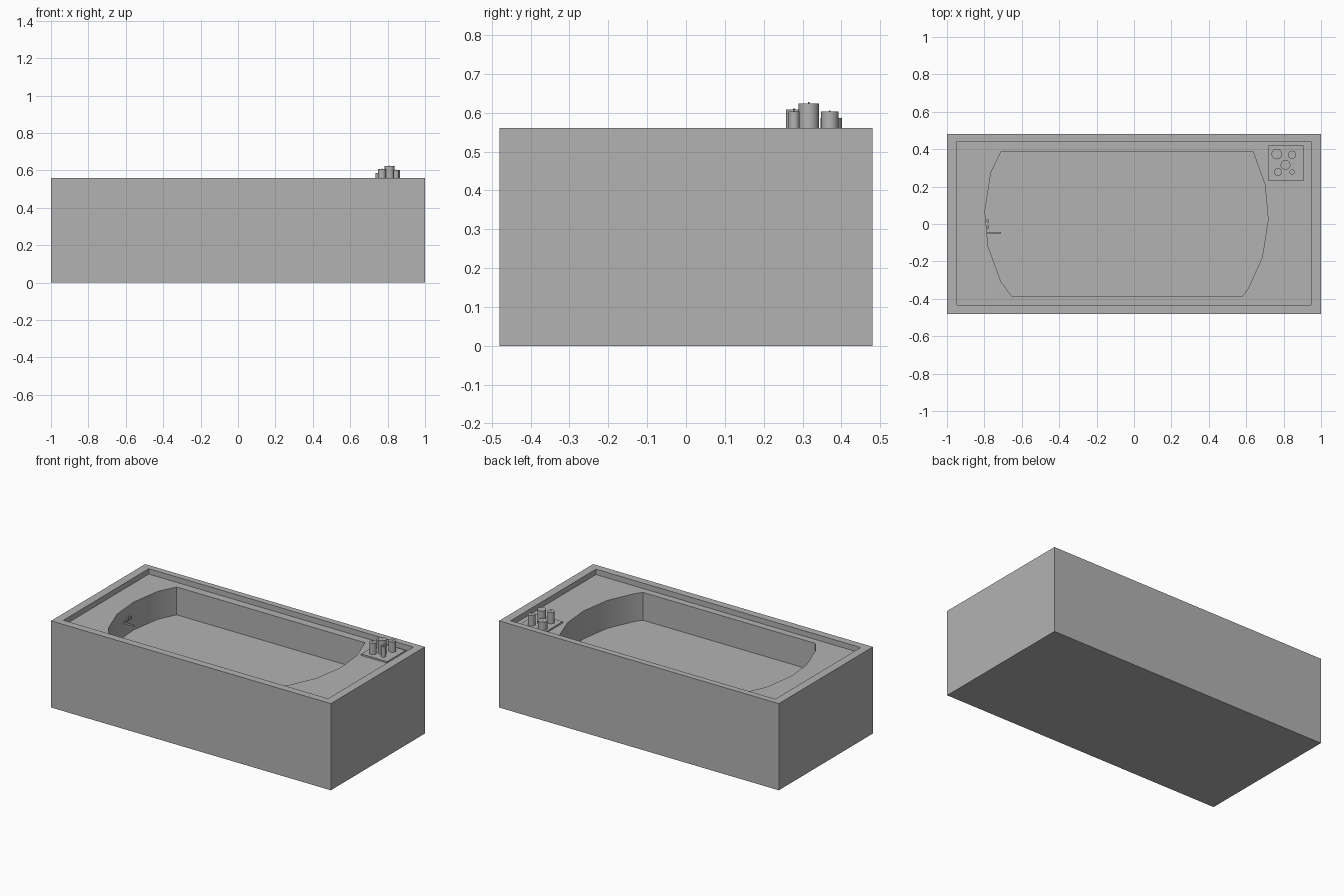
import bpy, bmesh, math
from mathutils import Matrix, Vector

if "Cube" in bpy.data.objects:
    bpy.data.objects.remove(bpy.data.objects["Cube"])

grey = bpy.data.materials.new("plain grey")
grey.use_nodes = True
colour = (0.45, 0.45, 0.45, 1)
grey.diffuse_color = colour
grey.node_tree.nodes["Principled BSDF"].inputs["Base Color"].default_value = colour


def finish(bm, name):
    """Turn a bmesh into a shaded, coloured object."""
    bmesh.ops.recalc_face_normals(bm, faces=bm.faces)
    mesh = bpy.data.meshes.new(name)
    bm.to_mesh(mesh)
    bm.free()
    obj = bpy.data.objects.new(name, mesh)
    bpy.context.collection.objects.link(obj)
    mesh.materials.append(grey)
    bpy.ops.object.select_all(action='DESELECT')
    obj.select_set(True)
    bpy.context.view_layer.objects.active = obj
    bpy.ops.object.shade_smooth_by_angle(angle=math.radians(32))
    return obj


def add_box(bm, low, high):
    low, high = Vector(low), Vector(high)
    size = Matrix.Diagonal((high - low).to_4d())
    size[3][3] = 1
    bmesh.ops.create_cube(bm, size=1, matrix=Matrix.Translation((low + high) / 2) @ size)


def add_cylinder(bm, x, y, z0, z1, radius, sides=24):
    bmesh.ops.create_cone(bm, cap_ends=True, segments=sides, radius1=radius, radius2=radius,
                          depth=z1 - z0, matrix=Matrix.Translation((x, y, (z0 + z1) / 2)))


def rectangle(x0, x1, y0, y1):
    return [(x0, y0), (x1, y0), (x1, y1), (x0, y1)]


# Tub body: nested outlines joined by walls, a rim and a ledge
RIM, LEDGE, BASIN = 0.56, 0.525, 0.345
outer = rectangle(-1, 1, -0.48, 0.48)
recess = rectangle(-0.946, 0.946, -0.432, 0.44)
basin = [(-0.652, -0.388), (0.578, -0.388), (0.61, -0.345), (0.685, -0.18),
         (0.717, 0.024), (0.70, 0.21), (0.636, 0.388), (-0.71, 0.388),
         (-0.765, 0.275), (-0.797, 0.067), (-0.78, -0.12), (-0.71, -0.31)]
bm = bmesh.new()


def ring(outline, z):
    return [bm.verts.new((x, y, z)) for x, y in outline]


def bridge(a, b):
    for i in range(len(a)):
        j = (i + 1) % len(a)
        bm.faces.new((a[i], a[j], b[j], b[i]))


base, top = ring(outer, 0), ring(outer, RIM)
rim, ledge = ring(recess, RIM), ring(recess, LEDGE)
lip, floor = ring(basin, LEDGE), ring(basin, BASIN)
for a, b in ((base, top), (top, rim), (rim, ledge), (lip, floor)):
    bridge(a, b)
bm.faces.new(base)
bm.faces.new(floor)
edges = [bm.edges.get((r[i - 1], r[i])) for r in (ledge, lip) for i in range(len(r))]
bmesh.ops.triangle_fill(bm, use_beauty=True, edges=edges, normal=(0, 0, 1))
finish(bm, "tub_body")

# Tray for the bottles
bm = bmesh.new()
add_box(bm, (0.72, 0.23, LEDGE), (0.905, 0.42, LEDGE + 0.01))
finish(bm, "bottle_tray")

# Bottles with tiny nozzles: x, y, radius, top
bottles = [(0.763, 0.374, 0.028, 0.587), (0.845, 0.37, 0.022, 0.603),
           (0.81, 0.316, 0.026, 0.624), (0.77, 0.278, 0.021, 0.608),
           (0.846, 0.278, 0.014, 0.603)]
for number, (x, y, radius, height) in enumerate(bottles, 1):
    bm = bmesh.new()
    add_cylinder(bm, x, y, LEDGE + 0.01, height, radius)
    add_cylinder(bm, x, y, height, height + 0.003, 0.002, 8)
    finish(bm, f"bottle_{number}")

# Spout and two taps on the end wall of the basin
bm = bmesh.new()
add_box(bm, (-0.79, -0.05, 0.435), (-0.71, -0.042, 0.445))
finish(bm, "spout")
for name, y in (("right_tap", -0.015), ("left_tap", 0.015)):
    bm = bmesh.new()
    add_box(bm, (-0.797, y - 0.003, 0.447), (-0.78, y + 0.003, 0.453))
    add_box(bm, (-0.785, y - 0.008, 0.442), (-0.774, y + 0.008, 0.458))
    finish(bm, name)
